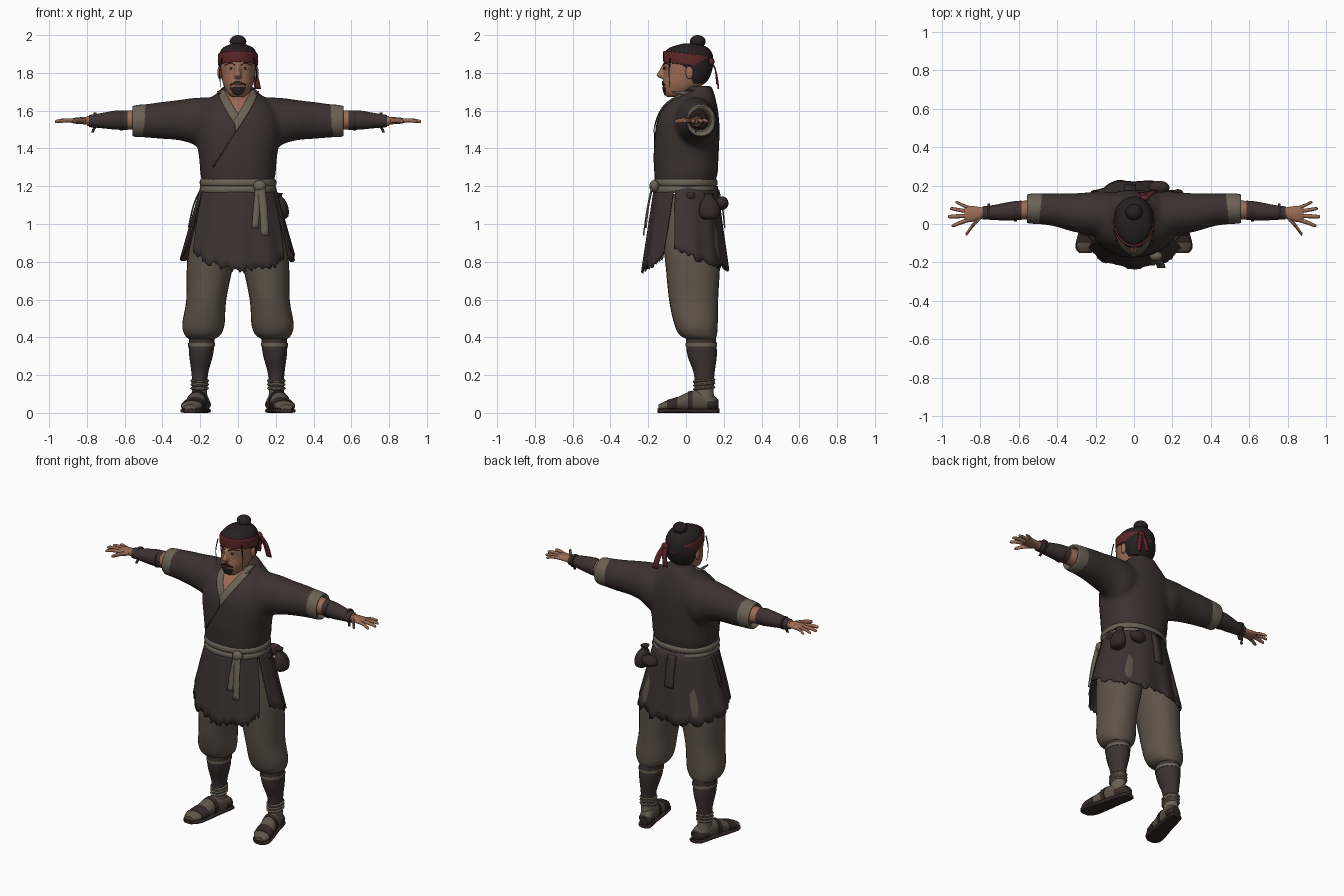
import bpy, bmesh, math, random
from mathutils import Vector, Matrix
from mathutils.bvhtree import BVHTree

cube = bpy.data.objects.get("Cube")
if cube:
    bpy.data.objects.remove(cube, do_unlink=True)
rng = random.Random(4)


def material(name, r, g, b):
    mat = bpy.data.materials.new(name)
    mat.use_nodes = True
    mat.diffuse_color = (r, g, b, 1)
    shader = mat.node_tree.nodes["Principled BSDF"]
    shader.inputs["Base Color"].default_value = (r, g, b, 1)
    shader.inputs["Roughness"].default_value = 0.9
    return mat


CLOTH = material("dark_cloth", .047, .031, .031)
PANTS = material("brown_wool", .115, .088, .066)
LINEN = material("grey_linen", .15, .122, .09)
SKIN = material("skin", .33, .15, .088)
RED = material("dark_red", .11, .02, .021)
HAIR = material("black_hair", .02, .014, .015)
LEATHER = material("dark_leather", .036, .022, .02)
WHITE = material("eye_white", .4, .35, .3)


def make(name, verts, faces, mat, thick=0):
    mesh = bpy.data.meshes.new(name)
    mesh.from_pydata(verts, [], faces)
    bm = bmesh.new()
    bm.from_mesh(mesh)
    bmesh.ops.recalc_face_normals(bm, faces=bm.faces)
    bm.to_mesh(mesh)
    bm.free()
    mesh.materials.append(mat)
    obj = bpy.data.objects.new(name, mesh)
    bpy.context.collection.objects.link(obj)
    if thick:
        solid = obj.modifiers.new("thickness", "SOLIDIFY")
        solid.thickness, solid.offset = thick, 0
    return obj


def smooth(rows, n=4):
    """Catmull-Rom interpolation through rows of numbers."""
    out = []
    for i in range(len(rows) - 1):
        quad = (rows[max(i - 1, 0)], rows[i], rows[i + 1], rows[min(i + 2, len(rows) - 1)])
        for k in range(n):
            t = k / n
            out.append([b + .5 * t * (c - a + t * (2*a - 5*b + 4*c - d + t * (3*b - a - 3*c + d)))
                        for a, b, c, d in zip(*quad)])
    return out + [list(rows[-1])]


def grid_faces(rows, cols, wrap=False):
    last = cols if wrap else cols - 1
    return [(r*cols + c, r*cols + (c+1) % cols, (r+1)*cols + (c+1) % cols, (r+1)*cols + c)
            for r in range(rows - 1) for c in range(last)]


def loft(name, rows, mat, axis="z", n=4, seg=28, power=2, tilt=0):
    """Closed tube; each row is (position, centre u, centre v, radius u, radius v)."""
    rows = smooth(rows, n)
    verts = []
    for t, u, v, ru, rv in rows:
        for k in range(seg):
            c, s = math.cos(math.tau * k / seg), math.sin(math.tau * k / seg)
            a = u + ru * math.copysign(abs(c) ** (2 / power), c)
            b = v + rv * math.copysign(abs(s) ** (2 / power), s)
            verts.append({"z": (a, b, t + tilt * b), "x": (t, a, b), "y": (a, t, b)}[axis])
    faces = grid_faces(len(rows), seg, True)
    faces += [tuple(range(seg)), tuple(range(len(verts) - seg, len(verts)))]
    return make(name, verts, faces, mat)


def ball(name, centre, size, mat):
    bm = bmesh.new()
    bmesh.ops.create_uvsphere(bm, u_segments=24, v_segments=14, radius=1,
                              matrix=Matrix.Translation(centre) @ Matrix.Diagonal((*size, 1)))
    obj = make(name, [], [], mat)
    bm.to_mesh(obj.data)
    bm.free()
    return obj


def fuse(name, parts, voxel, mat):
    """Blend overlapping parts into one soft skin; returns it with a search tree."""
    bm = bmesh.new()
    for part in parts:
        bm.from_mesh(part.data)
        bpy.data.objects.remove(part, do_unlink=True)
    obj = make(name, [], [], mat)
    bm.to_mesh(obj.data)
    bm.free()
    remesh = obj.modifiers.new("blend", "REMESH")
    remesh.mode, remesh.voxel_size, remesh.use_smooth_shade = "VOXEL", voxel, True
    relax = obj.modifiers.new("relax", "SMOOTH")
    relax.factor, relax.iterations = .5, 5
    bpy.context.view_layer.update()
    return BVHTree.FromObject(obj, bpy.context.evaluated_depsgraph_get())


def plate(name, edge_a, edge_b, tree, mat, lift=.003, cols=6):
    """Thin patch between two (x, z) edges, laid on the front of a surface."""
    a, b = smooth(edge_a), smooth(edge_b)
    verts = []
    for p, q in zip(a, b):
        for k in range(cols):
            x, z = (p[i] + (q[i] - p[i]) * k / (cols - 1) for i in (0, 1))
            hit = tree.ray_cast(Vector((x, -1, z)), Vector((0, 1, 0)))[0]
            hit = hit or tree.find_nearest(Vector((x, -.1, z)))[0]
            verts.append((x, hit.y - lift, z))
    return make(name, verts, grid_faces(len(a), cols), mat, .004)


def strap(name, points, width, mat, across=(1, 0, 0)):
    side = Vector(across) * width / 2
    verts = [p for c in smooth(points) for p in (Vector(c) - side, Vector(c) + side)]
    return make(name, verts, grid_faces(len(verts) // 2, 2), mat, .008)


def panel(name, start, end, gap, hem, mat):
    """Flared, pleated skirt panel with a ragged hem; angles run from the front."""
    cols, rows, top = 57, 10, 1.2
    rag = [hem(c / (cols - 1)) + rng.uniform(-.018, .018) for c in range(cols)]
    verts = []
    for r in range(rows):
        v = r / (rows - 1)
        for c in range(cols):
            lo, hi = start + gap * v, end - gap * v
            a = math.radians(lo + (hi - lo) * c / (cols - 1))
            z = top + (rag[c] - top) * v
            d = (top - z) / .4
            fold = .006 * d * math.cos(11 * a)
            verts.append(((.195 + .11 * d + fold) * math.sin(a),
                          -(.165 + .055 * d + fold) * math.cos(a), z))
    return make(name, verts, grid_faces(rows, cols), mat, .008)


# Jacket body and sleeves
body = [loft("body", [(1.17, 0, 0, .185, .155), (1.22, 0, -.005, .19, .16), (1.27, 0, 0, .2, .168),
                      (1.35, 0, 0, .206, .172), (1.45, 0, .005, .222, .172), (1.53, 0, .01, .225, .167),
                      (1.6, 0, .02, .21, .15), (1.65, 0, .035, .17, .125), (1.69, 0, .06, .115, .09),
                      (1.73, 0, .07, .078, .065)], CLOTH, power=2.3)]
for s in (1, -1):
    body.append(loft("sleeve", [(s*.06, .05, 1.54, .11, .13), (s*.17, .05, 1.525, .12, .145),
                                (s*.24, .055, 1.545, .11, .122), (s*.32, .06, 1.55, .1, .106),
                                (s*.42, .075, 1.548, .086, .096), (s*.52, .08, 1.545, .078, .085)],
                     CLOTH, "x"))
chest = fuse("jacket", body, .012, CLOTH)

# Open neckline, collar bands and lapel seam
plate("chest_skin", [(-.08, 1.705), (-.035, 1.63), (0, 1.57)], [(.08, 1.705), (.035, 1.63), (0, 1.57)],
      chest, SKIN, .002)
plate("collar_under", [(-.112, 1.7), (-.062, 1.6), (-.005, 1.51)], [(-.075, 1.715), (-.035, 1.64), (.01, 1.565)],
      chest, LINEN, .005)
plate("collar_over", [(.112, 1.7), (.062, 1.6), (-.012, 1.485)], [(.075, 1.715), (.035, 1.64), (-.02, 1.55)],
      chest, LINEN, .008)
plate("lapel_seam", [(-.012, 1.487), (-.06, 1.41), (-.13, 1.3)], [(-.018, 1.492), (-.066, 1.414), (-.136, 1.304)],
      chest, LEATHER)

# Head, neck and face
loft("neck", [(1.58, 0, .01, .07, .055), (1.66, 0, .012, .062, .06), (1.76, 0, .02, .06, .065)], SKIN)
face = fuse("head", [
    loft("skull", [(1.672, 0, -.065, .032, .036), (1.695, 0, -.045, .058, .07), (1.74, 0, -.015, .079, .108),
                   (1.79, 0, .004, .088, .122), (1.84, 0, .01, .094, .128), (1.89, 0, .01, .092, .12),
                   (1.93, 0, .01, .06, .08)], SKIN, power=2.2),
    loft("nose", [(1.77, 0, -.118, .014, .014), (1.786, 0, -.126, .019, .031),
                  (1.815, 0, -.118, .012, .023), (1.845, 0, -.113, .009, .014)], SKIN)], .006, SKIN)
plate("beard", [(-.042, 1.722), (0, 1.726), (.042, 1.722)], [(-.026, 1.69), (0, 1.681), (.026, 1.69)], face, HAIR)
plate("moustache", [(-.042, 1.74), (0, 1.758), (.042, 1.74)], [(-.04, 1.732), (0, 1.747), (.04, 1.732)], face, HAIR)
plate("mouth", [(-.024, 1.74), (0, 1.743), (.024, 1.74)], [(-.022, 1.736), (0, 1.733), (.022, 1.736)], face, RED)
for s, side in ((1, "left_"), (-1, "right_")):
    plate(side + "eyebrow", [(s*.016, 1.838), (s*.04, 1.849), (s*.07, 1.84)],
          [(s*.016, 1.845), (s*.04, 1.856), (s*.07, 1.843)], face, HAIR)
    plate(side + "eye", [(s*.02, 1.823), (s*.037, 1.832), (s*.056, 1.824)],
          [(s*.02, 1.821), (s*.037, 1.818), (s*.056, 1.822)], face, WHITE, .002)
    plate(side + "pupil", [(s*.031, 1.831), (s*.045, 1.831)], [(s*.031, 1.818), (s*.045, 1.818)], face, HAIR, .004)
    ball(side + "ear", (s*.097, .018, 1.802), (.012, .02, .035), SKIN)
    loft(side + "loose_hair", [(1.88, s*.085, -.085, .004, .004), (1.8, s*.098, -.09, .003, .003),
                               (1.72, s*.09, -.085, .001, .001)], HAIR, seg=6)

# Hair, topknot and headband
loft("hair", [(1.745, 0, .05, .075, .05), (1.77, 0, .05, .088, .072), (1.81, 0, .052, .099, .085),
              (1.85, 0, .026, .104, .118), (1.9, 0, .012, .1, .128), (1.935, 0, .015, .077, .098),
              (1.955, 0, .025, .03, .04)], HAIR)
ball("topknot", (0, .062, 1.966), (.044, .042, .034), HAIR)
loft("topknot_tie", [(1.935, 0, .055, .036, .036), (1.95, 0, .058, .036, .036)], RED)
loft("headband", [(1.842, 0, .011, .103, .126), (1.85, 0, .011, .107, .132), (1.895, 0, .011, .106, .132),
                  (1.903, 0, .011, .1, .126)], RED, tilt=-.12)
ball("headband_knot", (.055, .135, 1.86), (.025, .016, .02), RED)
strap("headband_tail_long", [(.055, .135, 1.865), (.085, .16, 1.8), (.105, .172, 1.715)], .034, RED)
strap("headband_tail_short", [(.05, .135, 1.865), (.045, .157, 1.81), (.035, .163, 1.74)], .03, RED)

# Belt, knot and hanging ends
for name, z in (("belt_lower", 1.163), ("belt_upper", 1.2)):
    loft(name, [(z, 0, -.004, .194, .162), (z + .008, 0, -.004, .202, .17),
                (z + .03, 0, -.004, .202, .17), (z + .038, 0, -.004, .194, .162)], LINEN, power=2.2, n=2, seg=40)
ball("belt_knot", (.115, -.168, 1.2), (.034, .026, .032), LINEN)
strap("belt_end_short", [(.11, -.175, 1.2), (.1, -.198, 1.1), (.09, -.212, .98)], .036, LINEN)
strap("belt_end_long", [(.12, -.18, 1.2), (.135, -.205, 1.08), (.142, -.225, .94)], .042, LINEN)
strap("back_cloth", [(-.02, .172, 1.18), (-.02, .194, 1.08), (-.02, .205, .98)], .06, CLOTH)
strap("hip_cord", [(-.2, .02, 1.18), (-.235, .02, 1.1), (-.262, .01, .98)], .025, LEATHER, (0, 1, 0))

# Ragged split skirt
panel("skirt_front", -68, 68, 13, lambda t: .865 - .36 * t * (1 - t) - .04 * t, CLOTH)
panel("skirt_back", 70, 290, 3, lambda t: .875 - .45 * t * (1 - t), CLOTH)

# Hip pouches
loft("pouch", [(1.025, .225, .125, .02, .025), (1.04, .228, .125, .038, .05), (1.08, .228, .125, .04, .056),
               (1.12, .222, .122, .032, .042), (1.145, .215, .12, .018, .022), (1.165, .212, .12, .026, .03)], LEATHER)
ball("back_pouch", (.13, .19, 1.11), (.055, .035, .036), LEATHER)
ball("cord_toggle", (.208, .025, 1.15), (.014, .024, .018), LEATHER)

for s, side in ((1, "left_"), (-1, "right_")):
    # Rolled cuff, forearm and bracer
    loft(side + "cuff", [(s*.475, .08, 1.547, .074, .08), (s*.485, .08, 1.547, .08, .087),
                         (s*.545, .08, 1.545, .077, .083), (s*.558, .08, 1.545, .068, .074),
                         (s*.535, .08, 1.545, .052, .055)], LINEN, "x")
    loft(side + "forearm", [(s*.5, .08, 1.55, .055, .055), (s*.6, .07, 1.55, .047, .048),
                            (s*.8, .058, 1.545, .028, .026)], SKIN, "x")
    loft(side + "bracer", [(s*.585, .072, 1.55, .05, .052), (s*.65, .066, 1.55, .049, .05),
                           (s*.73, .06, 1.547, .039, .039), (s*.79, .058, 1.545, .034, .032)], CLOTH, "x")
    for x, r in ((.61, .053), (.75, .04)):
        loft(side + "bracer_tie", [(s*x, .066, 1.549, r, r), (s*(x + .014), .066, 1.549, r, r)], LEATHER, "x")
    strap(side + "bracer_tie_end", [(s*.755, .06, 1.515), (s*.765, .055, 1.5), (s*.77, .05, 1.485)], .014, LEATHER)
    # Hand with spread fingers
    loft(side + "palm", [(s*.78, .058, 1.545, .026, .022), (s*.82, .054, 1.547, .037, .019),
                         (s*.86, .052, 1.547, .043, .016), (s*.882, .052, 1.546, .036, .011)], SKIN, "x")
    for name, root, y, tip, y_tip, r in (("little", .86, .086, .93, .112, .009), ("ring", .865, .066, .958, .08, .01),
                                         ("middle", .87, .043, .97, .038, .011), ("index", .86, .022, .95, -.008, .011),
                                         ("thumb", .805, .03, .878, -.048, .013)):
        mid = (root + tip) / 2
        loft(side + name + "_finger", [(s*root, y, 1.547, r, r), (s*mid, (y + y_tip) / 2, 1.549, r, r),
                                       (s*(tip - .008), y_tip, 1.543, r*.8, r*.8), (s*tip, y_tip, 1.541, r*.3, r*.3)],
             SKIN, "x", seg=10)

    # Baggy trouser leg, shin guard and ankle wraps
    loft(side + "trouser_leg", [(.392, s*.192, .078, .07, .078), (.415, s*.187, .064, .096, .1),
                                (.47, s*.183, .053, .112, .115), (.6, s*.168, .04, .106, .13),
                                (.8, s*.145, .035, .124, .145), (.95, s*.115, .02, .125, .15),
                                (1.16, s*.08, 0, .1, .14)], PANTS, power=2.2)
    loft(side + "shin_guard", [(.15, s*.202, .096, .041, .052), (.21, s*.202, .096, .044, .055),
                               (.3, s*.196, .086, .062, .077), (.36, s*.193, .081, .068, .08),
                               (.41, s*.192, .08, .066, .078)], CLOTH)
    loft(side + "shin_tie", [(.352, s*.193, .081, .071, .083), (.37, s*.193, .081, .071, .083)], LINEN)
    loft(side + "ankle", [(.06, s*.203, .098, .042, .054), (.12, s*.203, .096, .04, .05),
                          (.17, s*.202, .096, .046, .057)], LINEN)
    for z in (.115, .135, .155):
        loft(side + "ankle_wrap", [(z, s*.203, .096, .044, .054), (z + .006, s*.203, .096, .05, .06),
                                   (z + .012, s*.203, .096, .044, .054)], LINEN, n=2, tilt=.1)

    # Foot turned outward, with sandal sole and straps
    def foot(name, rows, mat, power=2):
        loft(side + name, [(y, s * (.2 + .22 * (.1 - y)), z, rx, rz) for y, z, rx, rz in rows], mat, "y", power=power)

    foot("foot", [(.168, .045, .022, .025), (.15, .05, .04, .04), (.1, .06, .046, .054), (.03, .062, .048, .054),
                  (-.05, .045, .054, .036), (-.11, .036, .054, .026), (-.145, .03, .032, .014)], PANTS)
    foot("sandal_sole", [(.178, .011, .022, .011), (.16, .011, .043, .011), (.06, .011, .048, .011),
                         (-.05, .011, .058, .011), (-.12, .011, .057, .011), (-.152, .011, .03, .011)], LEATHER, 4)
    foot("toe_strap", [(-.045, .044, .058, .041), (-.1, .036, .059, .032)], LEATHER)
    foot("heel_strap", [(.172, .045, .026, .026), (.15, .045, .045, .036), (.11, .045, .051, .036)], LEATHER)
    foot("instep_strap", [(.035, .06, .053, .059), (.01, .057, .054, .055)], LEATHER)

# Soft shading with crisp edges kept
bpy.ops.object.select_all(action="DESELECT")
for obj in bpy.context.collection.objects:
    if obj.type == "MESH":
        obj.select_set(True)
        bpy.context.view_layer.objects.active = obj
bpy.ops.object.shade_smooth_by_angle(angle=math.radians(45))
